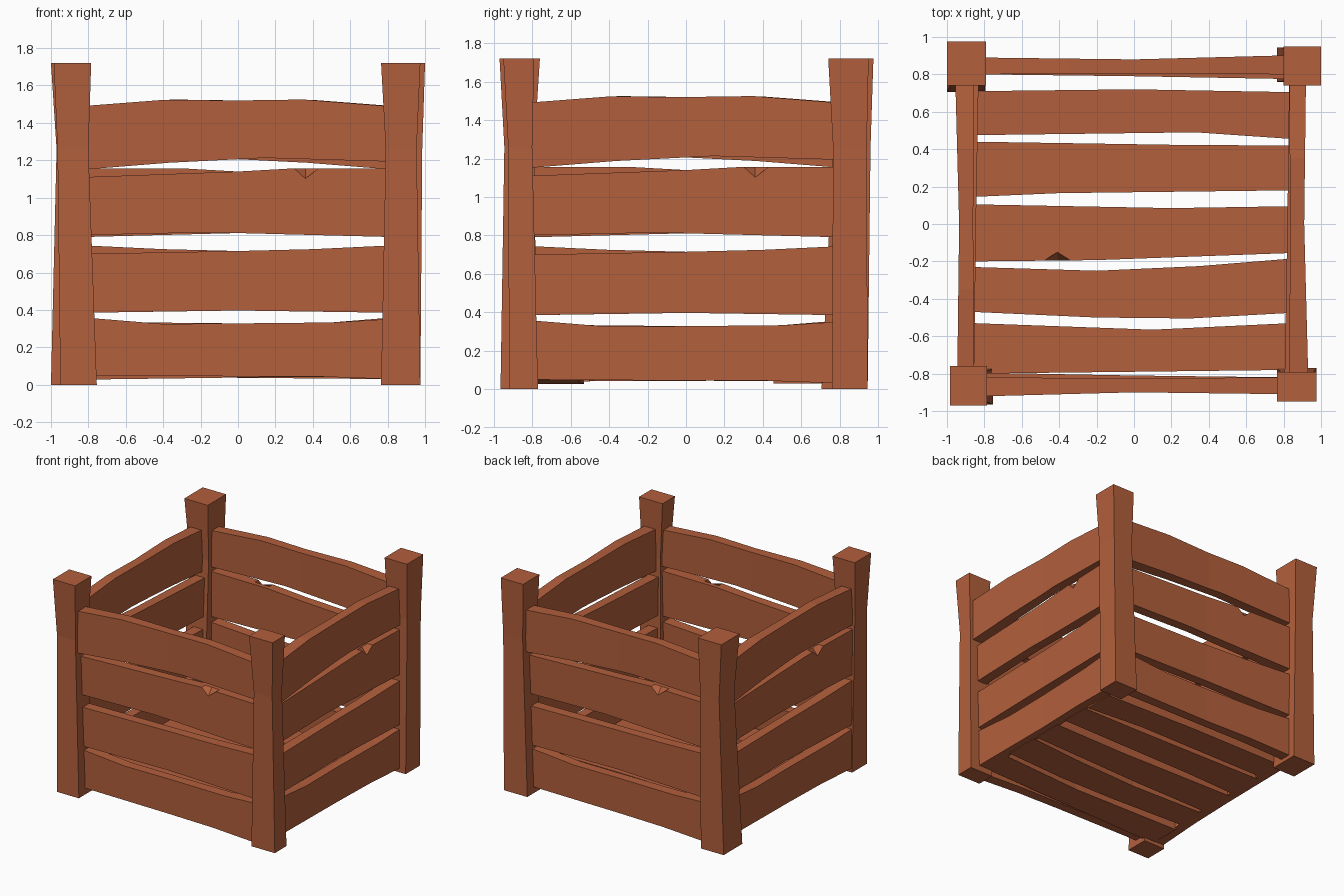
import bpy, bmesh, math
from mathutils import Matrix, Vector

if "Cube" in bpy.data.objects:
    bpy.data.objects.remove(bpy.data.objects["Cube"])

wood = bpy.data.materials.new("warm brown wood")
wood.diffuse_color = (0.45, 0.115, 0.045, 1)
wood.use_nodes = True
wood.node_tree.nodes["Principled BSDF"].inputs["Base Color"].default_value = wood.diffuse_color


def finish(bm, name):
    bmesh.ops.recalc_face_normals(bm, faces=bm.faces)
    me = bpy.data.meshes.new(name)
    bm.to_mesh(me)
    bm.free()
    me.materials.append(wood)
    ob = bpy.data.objects.new(name, me)
    bpy.context.collection.objects.link(ob)


def loft(name, rings, matrix=Matrix()):
    """Skin a row of equal rings and close both ends."""
    bm = bmesh.new()
    rows = [[bm.verts.new(matrix @ Vector(p)) for p in r] for r in rings]
    for a, b in zip(rows, rows[1:]):
        for i in range(len(a)):
            j = (i + 1) % len(a)
            bm.faces.new((a[i], a[j], b[j], b[i]))
    bm.faces.new(rows[0])
    bm.faces.new(rows[-1])
    finish(bm, name)


def level(points, x):
    """Height of a bent edge at x."""
    for (x0, z0), (x1, z1) in zip(points, points[1:]):
        if x <= x1:
            return z0 + (z1 - z0) * (x - x0) / (x1 - x0)
    return points[-1][1]


def plank(name, low, high, front, back, matrix, chip=None):
    """Board along x with four bent edges; chip = (x, depth, top or bottom edge)."""
    xs = {p[0] for p in low + high + front + back}
    if chip:
        xs |= {chip[0] - 0.07, chip[0], chip[0] + 0.07}
    rings = []
    for x in sorted(xs):
        lo, hi, f, b = (level(e, x) for e in (low, high, front, back))
        fl, fh = lo, hi
        if chip and x == chip[0]:
            if chip[2] == "top":
                fh -= chip[1]
            else:
                fl += chip[1]
        ring = [(x, f, fl), (x, f, fh), (x, b, hi), (x, b, lo)]
        if chip:
            # the chip reaches only partway through the board
            ring.insert(2, (x, f + .045, hi))
            ring.append((x, f + .045, lo))
        rings.append(ring)
    loft(name, rings, matrix)


# corner posts: x0, x1, y0, y1 at the foot, the waist and the top
posts = {
    "front_left_post": [(-.95, -.755, -.965, -.775), (-.965, -.80, -.945, -.79), (-.985, -.785, -.97, -.76)],
    "front_right_post": [(.765, .975, -.92, -.77), (.79, .955, -.925, -.80), (.765, .975, -.95, -.79)],
    "back_left_post": [(-1, -.795, .705, .945), (-.97, -.80, .765, .96), (-1, -.79, .74, .975)],
    "back_right_post": [(.765, .975, .76, .945), (.81, .985, .765, .94), (.80, 1, .74, .95)],
}
for name, rects in posts.items():
    loft(name, [[(a, c, z), (b, c, z), (b, d, z), (a, d, z)]
                for (a, b, c, d), z in zip(rects, (0, 1.26, 1.72))])

# four slatted walls, the same wall turned about z, each at its own distance
L, R = -.83, .82
slats = [
    ([(L, .05), (0, .045), (.4, .045), (R, .03)],
     [(L, .36), (-.4, .325), (0, .328), (.5, .333), (R, .352)], None),
    ([(L, .385), (0, .397), (R, .385)],
     [(L, .70), (0, .715), (.4, .725), (R, .745)], None),
    ([(L, .80), (-.15, .815), (R, .79)],
     [(L, 1.11), (0, 1.14), (.3, 1.157), (R, 1.157)], (.36, .055, "top")),
    ([(L, 1.15), (-.37, 1.187), (.14, 1.213), (R, 1.193)],
     [(L, 1.49), (-.4, 1.523), (0, 1.52), (.35, 1.525), (R, 1.488)], None),
]
# outer and inner faces: the lower slats sit further in at their left ends
lower_faces = [(L, -.88), (0, -.885), (R, -.91)], [(L, -.795), (0, -.81), (R, -.82)]
upper_faces = [(L, -.922), (0, -.90), (R, -.91)], [(L, -.82), (0, -.825), (R, -.82)]
walls = {"front": 0, "right": .01, "back": -.02, "left": .035}
for k, (side, out) in enumerate(walls.items()):
    turn = Matrix.Rotation(k * math.pi / 2, 4, "Z") @ Matrix.Translation((0, -out, 0))
    for n, (low, high, chip) in enumerate(slats):
        outer, inner = upper_faces if n == 3 else lower_faces
        plank(f"{side}_slat_{n + 1}", low, high, outer, inner, turn, chip)

# floor boards: the same kind of plank laid flat
A, B = -.86, .84
boards = [
    ([(A, -.80), (0, -.79), (B, -.78)], [(A, -.53), (.1, -.565), (B, -.53)], None),
    ([(A, -.47), (-.2, -.50), (.3, -.505), (B, -.475)],
     [(A, -.23), (-.2, -.25), (.35, -.225), (B, -.185)], None),
    ([(A, -.20), (-.2, -.193), (B, -.155)], [(A, .105), (.2, .085), (B, .095)], (-.41, .045, "bottom")),
    ([(A, .145), (-.4, .165), (B, .18)], [(A, .44), (.3, .422), (B, .42)], None),
    ([(A, .475), (.33, .49), (B, .455)], [(A, .71), (0, .72), (B, .705)], None),
]
lay_flat = Matrix(((1, 0, 0, 0), (0, 0, 1, 0), (0, -1, 0, 0), (0, 0, 0, 1)))
for n, (low, high, chip) in enumerate(boards):
    # underside height at the left and right ends
    za, zb = {0: (.027, .05), 4: (.045, .03)}.get(n, (.042, .042))
    plank(f"floor_board_{n + 1}", low, high, [(A, -za - .08), (B, -zb - .08)],
          [(A, -za), (B, -zb)], lay_flat, chip)
